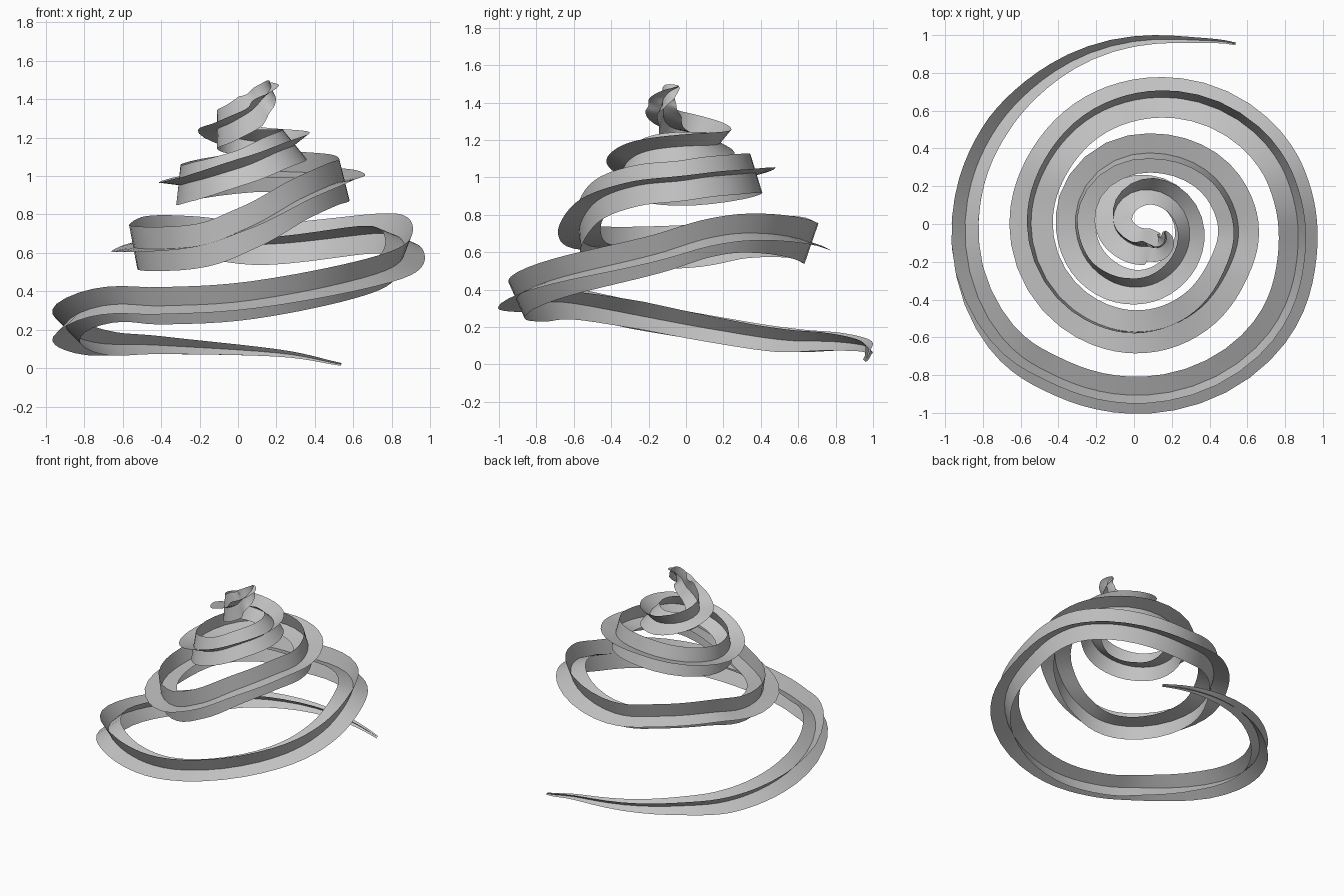
import bpy, math
from mathutils import Vector

if "Cube" in bpy.data.objects:
    bpy.data.objects.remove(bpy.data.objects["Cube"])

CENTRE_X = 0.03
STEPS = 6

# Spiral path in polar form: angle in degrees, radius, height
SPIRAL = [
    (62, 1.08, 0.02), (80, 0.993, 0.08), (119, 0.925, 0.12), (145, 0.913, 0.13),
    (172, 0.92, 0.19), (219, 0.945, 0.325), (243, 0.917, 0.325), (273, 0.906, 0.355),
    (320, 0.895, 0.49), (348, 0.852, 0.585), (370, 0.824, 0.68), (392, 0.791, 0.70),
    (440, 0.681, 0.645), (472, 0.624, 0.68), (505, 0.582, 0.68), (540, 0.575, 0.63),
    (601, 0.573, 0.63), (632, 0.57, 0.73), (662, 0.552, 0.88), (690, 0.528, 0.955),
    (716, 0.525, 0.98), (744, 0.483, 1.01), (802, 0.38, 1.02), (893, 0.342, 0.955),
    (943, 0.34, 0.975), (988, 0.335, 1.045), (1028, 0.306, 1.13), (1073, 0.267, 1.165),
    (1152, 0.19, 1.18), (1252, 0.141, 1.24), (1312, 0.114, 1.275), (1368, 0.126, 1.34),
    (1390, 0.162, 1.41), (1408, 0.165, 1.457), (1424, 0.138, 1.485),
]
# Ribbon half-width and outward lean, keyed by angle
HALF_WIDTH = [(62, 0.01), (145, 0.09), (195, 0.105), (540, 0.117),
              (1070, 0.1), (1368, 0.1), (1408, 0.05), (1424, 0.01)]
LEAN = [(62, 45), (195, 45), (235, 25), (440, 19), (632, 3), (716, -14), (802, -17),
        (893, -6), (943, -10), (988, -28), (1152, -50), (1252, -90), (1424, -110)]


def keyed(keys, angle):
    """Linear value between keys."""
    for (a, u), (b, v) in zip(keys, keys[1:]):
        if angle <= b:
            return u + (v - u) * (angle - a) / (b - a)
    return keys[-1][1]


def spline(points):
    """Smooth curve through all stations."""
    pts = [Vector(p) for p in points]
    pts = [2 * pts[0] - pts[1]] + pts + [2 * pts[-1] - pts[-2]]
    out = []
    for a, b, c, d in zip(pts, pts[1:], pts[2:], pts[3:]):
        for k in range(STEPS):
            t = k / STEPS
            out.append(0.5 * (2 * b + (c - a) * t + (2 * a - 5 * b + 4 * c - d) * t * t
                              + (3 * b - a - 3 * c + d) * t ** 3))
    return out + [pts[-2]]


stations = spline(SPIRAL)
path = [Vector((CENTRE_X + r * math.cos(math.radians(a)), r * math.sin(math.radians(a)), z))
        for a, r, z in stations]

grey = bpy.data.materials.new("light grey")
grey.diffuse_color = (0.55, 0.55, 0.55, 1)
grey.use_nodes = True
grey.node_tree.nodes["Principled BSDF"].inputs["Base Color"].default_value = grey.diffuse_color


def ribbon(name, turn):
    """Ribbon swept along the spiral; turn rotates it in the cross-section."""
    verts, faces = [], []
    for i, centre in enumerate(path):
        angle = stations[i][0]
        tangent = (path[min(i + 1, len(path) - 1)] - path[max(i - 1, 0)]).normalized()
        outward = tangent.cross(Vector((0, 0, 1))).normalized()
        upward = outward.cross(tangent)
        tilt = math.radians(keyed(LEAN, angle) + turn)
        arm = (upward * math.cos(tilt) + outward * math.sin(tilt)) * keyed(HALF_WIDTH, angle)
        verts += [centre + arm, centre, centre - arm]
        if i:
            a = 3 * i
            faces += [(a - 3, a - 2, a + 1, a), (a - 2, a - 1, a + 2, a + 1)]
    mesh = bpy.data.meshes.new(name)
    mesh.from_pydata(verts, [], faces)
    mesh.materials.append(grey)
    mesh.shade_smooth()
    obj = bpy.data.objects.new(name, mesh)
    bpy.context.collection.objects.link(obj)


# Two crossed ribbons give the spiral its plus-shaped section
ribbon("upright_ribbon", 0)
ribbon("flat_ribbon", 90)
